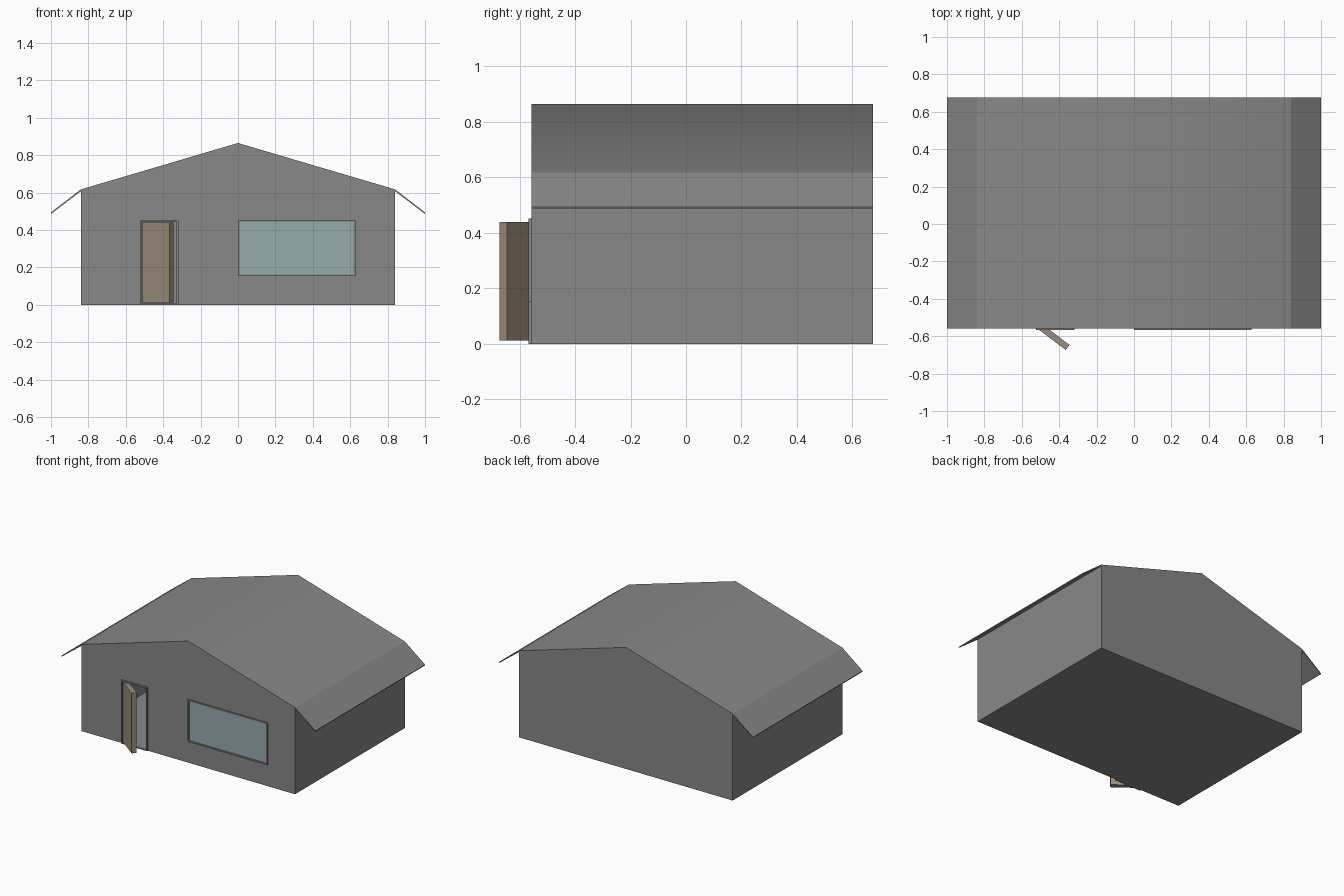
import bpy, bmesh, math
from mathutils import Matrix

if "Cube" in bpy.data.objects:
    bpy.data.objects.remove(bpy.data.objects["Cube"])

Y0, Y1 = -0.558, 0.675
GREY = (0.246, 0.246, 0.246)
materials = {}


def paint(color):
    if color not in materials:
        mat = bpy.data.materials.new("paint")
        mat.diffuse_color = (*color, 1)
        mat.use_nodes = True
        mat.node_tree.nodes["Principled BSDF"].inputs["Base Color"].default_value = mat.diffuse_color
        materials[color] = mat
    return materials[color]


def finish(name, bm, color=GREY):
    bmesh.ops.recalc_face_normals(bm, faces=bm.faces)
    me = bpy.data.meshes.new(name)
    bm.to_mesh(me)
    bm.free()
    ob = bpy.data.objects.new(name, me)
    bpy.context.collection.objects.link(ob)
    me.materials.append(paint(color))
    return ob


def prism(name, profile):
    """Extrude an x-z profile along the depth of the house."""
    bm = bmesh.new()
    face = bm.faces.new([bm.verts.new((x, Y0, z)) for x, z in profile])
    out = bmesh.ops.extrude_face_region(bm, geom=[face])
    for v in out["geom"]:
        if isinstance(v, bmesh.types.BMVert):
            v.co.y = Y1
    return finish(name, bm)


def add_box(bm, x0, x1, y0, y1, z0, z1):
    m = Matrix.Translation(((x0 + x1) / 2, (y0 + y1) / 2, (z0 + z1) / 2))
    m = m @ Matrix.Diagonal((x1 - x0, y1 - y0, z1 - z0, 1))
    bmesh.ops.create_cube(bm, size=1, matrix=m)


def box(name, *dims, color=GREY):
    bm = bmesh.new()
    add_box(bm, *dims)
    return finish(name, bm, color)


def frame(name, x0, x1, z0, z1, t):
    """Rectangular surround made of two posts and two rails."""
    bm = bmesh.new()
    a, b = -0.568, -0.55
    add_box(bm, x0, x0 + t, a, b, z0, z1)
    add_box(bm, x1 - t, x1, a, b, z0, z1)
    add_box(bm, x0 + t, x1 - t, a, b, z0, z0 + t)
    add_box(bm, x0 + t, x1 - t, a, b, z1 - t, z1)
    return finish(name, bm)


# Hollow house shell with gabled roof
house = prism("house_shell", [(-0.84, 0), (0.84, 0), (0.84, 0.617), (0, 0.865), (-0.84, 0.617)])
solid = house.modifiers.new("thickness", "SOLIDIFY")
solid.thickness = 0.008
solid.offset = -1
solid.use_even_offset = True

# Door and window openings
T = 0.01
openings = {"door": (-0.525, -0.318, 0.0, 0.452), "window": (0.0, 0.627, 0.153, 0.452)}
for part, (x0, x1, z0, z1) in openings.items():
    cutter = box(part + "_cutter", x0 + T, x1 - T, -0.65, -0.5, z0 + T, z1 - T)
    cutter.hide_render = True
    cut = house.modifiers.new(part, "BOOLEAN")
    cut.operation = "DIFFERENCE"
    cut.solver = "EXACT"
    cut.object = cutter
    frame(part + "_frame", x0, x1, z0, z1, T)

# Soft ridge: apply the cuts, then smooth only the shallow roof angle
bpy.ops.object.select_all(action="DESELECT")
house.select_set(True)
bpy.context.view_layer.objects.active = house
for name in [m.name for m in house.modifiers]:
    bpy.ops.object.modifier_apply(modifier=name)
bpy.ops.object.shade_smooth_by_angle(angle=math.radians(40))
for part in openings:
    bpy.data.objects.remove(bpy.data.objects[part + "_cutter"])

# Steeper eaves along both sides
for side, s in (("left", -1), ("right", 1)):
    prism(side + "_eave", [(s * x, z) for x, z in
                           [(0.84, 0.617), (1.0, 0.494), (0.998, 0.487), (0.84, 0.607)]])

# Window pane
box("window_glass", T, 0.627 - T, -0.562, -0.556, 0.153 + T, 0.452 - T,
    color=(0.305, 0.413, 0.428))

# Door leaf, swung outwards on its left hinge
door = box("door", 0, 0.185, 0, 0.034, 0.012, 0.44, color=(0.34, 0.27, 0.19))
door.location = (-0.513, -0.562, 0)
door.rotation_euler.z = math.radians(-37)
